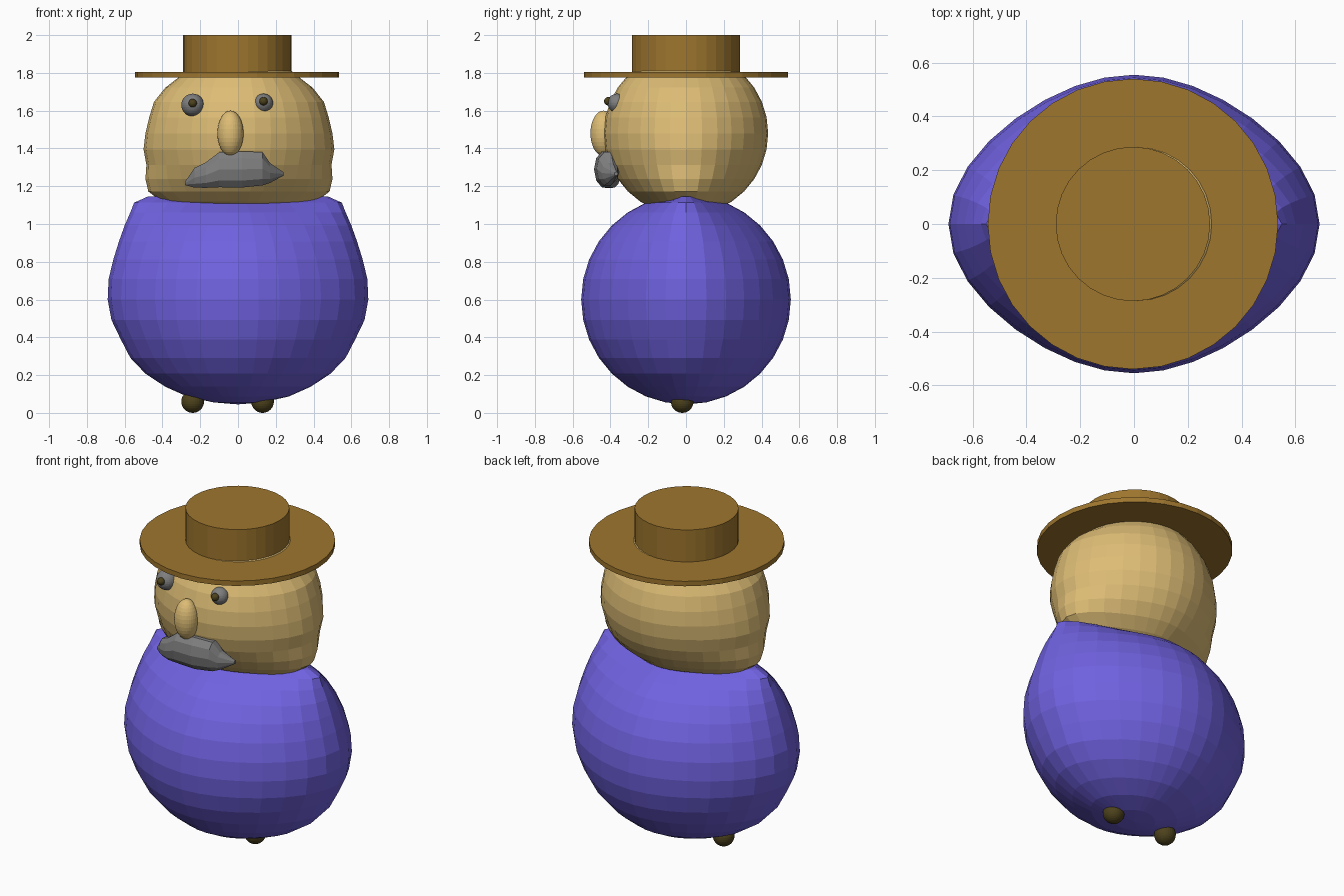
import bpy, bmesh, math
from mathutils import Vector

cube = bpy.data.objects.get("Cube")
if cube:
    bpy.data.objects.remove(cube, do_unlink=True)


def material(name, colour):
    mat = bpy.data.materials.new(name)
    mat.use_nodes = True
    mat.diffuse_color = (*colour, 1)
    mat.node_tree.nodes["Principled BSDF"].inputs["Base Color"].default_value = (*colour, 1)
    return mat


blue = material("coat blue", (0.16, 0.12, 0.74))
skin = material("skin tan", (0.73, 0.51, 0.18))
brown = material("hat brown", (0.34, 0.18, 0.027))
grey = material("grey", (0.21, 0.21, 0.21))
olive = material("dark olive", (0.075, 0.055, 0.012))


def finish(name, bm, mat):
    bmesh.ops.recalc_face_normals(bm, faces=bm.faces)
    mesh = bpy.data.meshes.new(name)
    bm.to_mesh(mesh)
    bm.free()
    mesh.materials.append(mat)
    obj = bpy.data.objects.new(name, mesh)
    bpy.context.collection.objects.link(obj)
    return obj


def ball(name, centre, radii, mat, widths=None):
    """UV sphere; widths gives the half width in x of each ring, top to bottom."""
    bm = bmesh.new()
    bmesh.ops.create_uvsphere(bm, u_segments=32, v_segments=16, radius=1)
    for v in bm.verts:
        ring = math.hypot(v.co.x, v.co.y)
        x = v.co.x * radii[0]
        if widths and ring > 0.01:
            k = round(math.acos(max(-1, min(1, v.co.z))) / math.pi * 16)
            stretch = widths[k - 1] / (ring * radii[0]) - 1
            x *= 1 + stretch * (v.co.x / ring) ** 2
        v.co = Vector((x, v.co.y * radii[1], v.co.z * radii[2])) + Vector(centre)
    return finish(name, bm, mat)


def disc(name, radius, bottom, top):
    bm = bmesh.new()
    bmesh.ops.create_cone(bm, cap_ends=True, segments=32, radius1=radius,
                          radius2=radius, depth=top - bottom)
    bmesh.ops.translate(bm, verts=bm.verts, vec=(-0.004, 0, (top + bottom) / 2))
    return finish(name, bm, brown)


# Round body pulled out into shoulders
ball("body", (0, 0, 0.6), (0.555, 0.555, 0.555), blue,
     (0.48, 0.55, 0.57, 0.60, 0.63, 0.66, 0.685, 0.69,
      0.67, 0.62, 0.57, 0.49, 0.385, 0.27, 0.13))

# Head with wide jowls
ball("head", (0.005, 0, 1.48), (0.435, 0.435, 0.435), skin,
     (0.085, 0.166, 0.24, 0.305, 0.39, 0.45, 0.475, 0.495,
      0.505, 0.49, 0.495, 0.48, 0.41, 0.28, 0.11))

# Hat
disc("hat_brim", 0.54, 1.775, 1.805)
disc("hat_crown", 0.287, 1.80, 2.0)

# Face
ball("nose", (-0.04, -0.437, 1.48), (0.069, 0.069, 0.12), skin)
for side, x, y, z, r in (("right", -0.24, -0.34, 1.63, 0.06), ("left", 0.135, -0.365, 1.64, 0.05)):
    ball(side + "_eye", (x, y, z), (r, r, r), grey)
    ball(side + "_pupil", (x, y - r + 0.003, z + 0.01), (0.022, 0.022, 0.022), olive)

# Moustache lofted along x: position, depth centre, bottom, top, half depth
sections = ((-0.28, -0.37, 1.205, 1.225, 0.01), (-0.23, -0.39, 1.19, 1.30, 0.04),
            (-0.17, -0.41, 1.188, 1.33, 0.055), (-0.10, -0.42, 1.19, 1.385, 0.062),
            (0.02, -0.425, 1.188, 1.39, 0.062), (0.13, -0.415, 1.20, 1.385, 0.058),
            (0.17, -0.40, 1.215, 1.325, 0.045), (0.24, -0.37, 1.255, 1.275, 0.01))
bm = bmesh.new()
rings = []
for x, y, low, high, deep in sections:
    ring = []
    for i in range(10):
        a = 2 * math.pi * i / 10
        ring.append(bm.verts.new((x, y + deep * math.cos(a),
                                  (low + high) / 2 + (high - low) / 2 * math.sin(a))))
    rings.append(ring)
for a, b in zip(rings, rings[1:]):
    for i in range(10):
        j = (i + 1) % 10
        bm.faces.new((a[i], a[j], b[j], b[i]))
bm.faces.new(rings[0])
bm.faces.new(rings[-1])
finish("moustache", bm, grey)

# Feet
for side, x in (("right", -0.24), ("left", 0.13)):
    ball(side + "_foot", (x, -0.02, 0.06), (0.06, 0.06, 0.06), olive)
